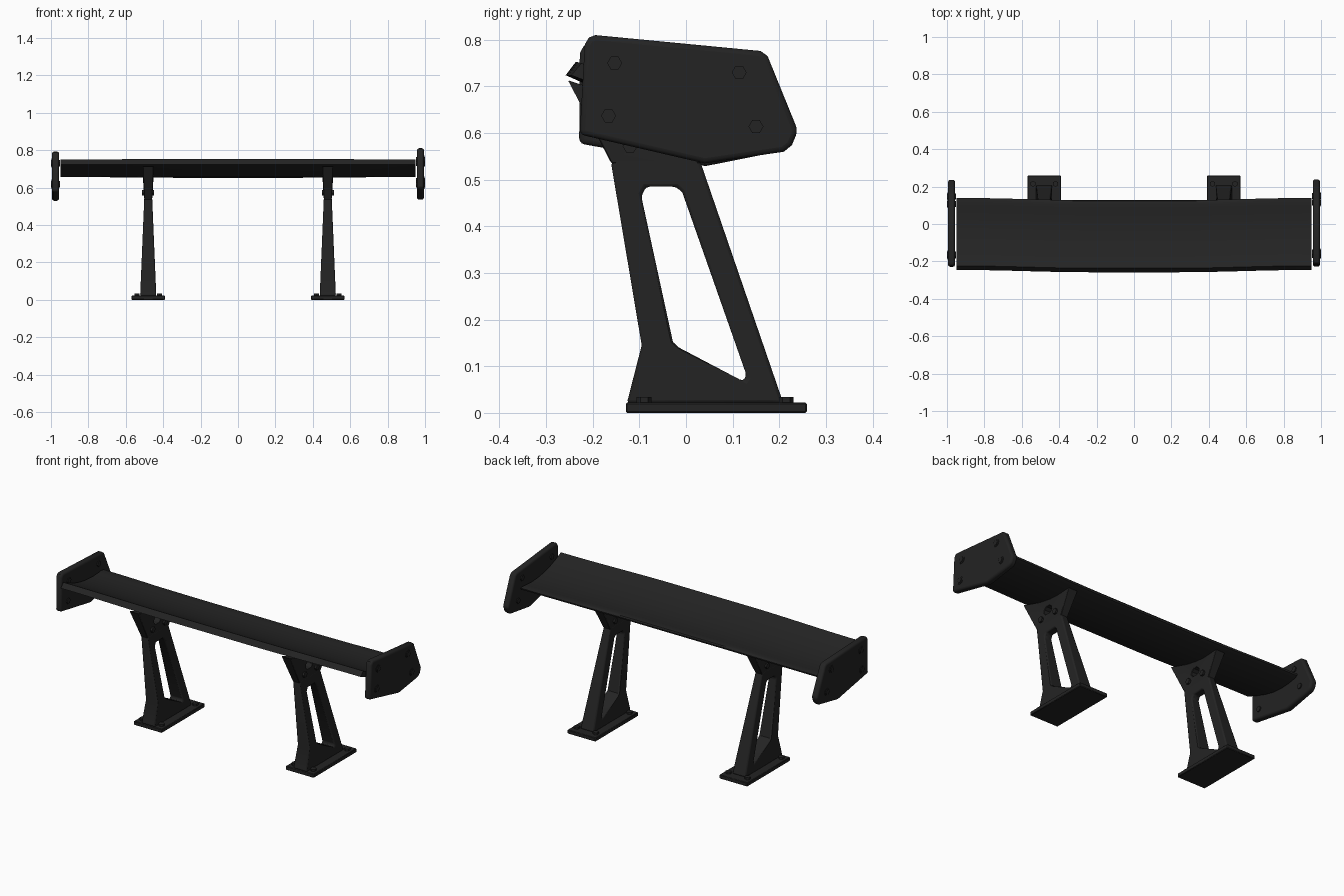
import bpy, bmesh, math
from mathutils import Matrix

if "Cube" in bpy.data.objects:
    bpy.data.objects.remove(bpy.data.objects["Cube"])

black = bpy.data.materials.new("satin_black")
black.diffuse_color = (0.017, 0.017, 0.017, 1)
black.use_nodes = True
black.node_tree.nodes["Principled BSDF"].inputs["Base Color"].default_value = black.diffuse_color


def finish(name, bm, bevel=0, segments=2, angle=35):
    bmesh.ops.recalc_face_normals(bm, faces=bm.faces)
    me = bpy.data.meshes.new(name)
    bm.to_mesh(me)
    bm.free()
    ob = bpy.data.objects.new(name, me)
    bpy.context.collection.objects.link(ob)
    me.materials.append(black)
    bpy.ops.object.select_all(action='DESELECT')
    ob.select_set(True)
    bpy.context.view_layer.objects.active = ob
    bpy.ops.object.shade_smooth_by_angle(angle=math.radians(angle))
    if bevel:
        m = ob.modifiers.new("bevel", 'BEVEL')
        m.width, m.segments = bevel, segments
        m.limit_method, m.angle_limit = 'ANGLE', math.radians(40)
    return ob


def ring_plate(outer, inner, cx, half):
    """Side profile with an opening; half(z) gives the half thickness."""
    bm = bmesh.new()
    loops = []
    for s in (-1, 1):
        for pts in (outer, inner):
            loops.append([bm.verts.new((cx + s * half(z), y, z)) for y, z in pts])
    lo, li, ro, ri = loops
    n = len(outer)
    for i in range(n):
        j = (i + 1) % n
        for a, b in ((lo, li), (ro, ri), (lo, ro), (li, ri)):
            bm.faces.new((a[i], a[j], b[j], b[i]))
    return bm


def slab(pts, x0, x1):
    bm = bmesh.new()
    a = [bm.verts.new((x0, y, z)) for y, z in pts]
    b = [bm.verts.new((x1, y, z)) for y, z in pts]
    bm.faces.new(a)
    bm.faces.new(b)
    for i in range(len(pts)):
        j = (i + 1) % len(pts)
        bm.faces.new((a[i], a[j], b[j], b[i]))
    return bm


def cyl(bm, loc, r, depth, sides, axis):
    rot = Matrix.Rotation(math.pi / 2, 4, 'Y') if axis == 'X' else Matrix()
    bmesh.ops.create_cone(bm, cap_ends=True, segments=sides, radius1=r, radius2=r,
                          depth=depth, matrix=Matrix.Translation(loc) @ rot)


def box(bm, loc, size):
    bmesh.ops.create_cube(bm, size=1, matrix=Matrix.Translation(loc) @ Matrix.Diagonal((*size, 1)))


# wing blade: cambered section, tips shifted back slightly
upper = [(-.236, .753), (-.19, .731), (-.14, .712), (-.09, .698), (-.03, .688),
         (.03, .684), (.08, .687), (.11, .690), (.122, .687)]
lower = [(.127, .680), (.124, .671), (.11, .664), (.06, .655), (.0, .652),
         (-.06, .657), (-.12, .671), (-.19, .694), (-.258, .724)]
bm = bmesh.new()
rows = []
for k in range(25):
    x = -.948 + 1.896 * k / 24
    t = min(max((abs(x) - .25) / .65, 0), 1)
    s = t * t * (3 - 2 * t)
    row = [bm.verts.new((x, y + .012 * s, z - .003 * s)) for y, z in upper]
    row += [bm.verts.new((x, y + .012 * s, z + .004 * s * (y > -.2))) for y, z in lower]
    rows.append(row)
for a, b in zip(rows, rows[1:]):
    for i in range(len(a)):
        j = (i + 1) % len(a)
        bm.faces.new((a[i], a[j], b[j], b[i]))
bm.faces.new(rows[0])
bm.faces.new(rows[-1])
finish("wing_blade", bm)

# end plates with bolts, the left one tilted slightly
plate = [(-.228, .597), (-.217, .79), (-.208, .805), (-.194, .81), (.160, .776), (.175, .765),
         (.240, .605), (.227, .574), (.210, .560), (.04, .535)]
bolts = [(-.153, .75), (.114, .73), (-.166, .637), (.15, .614)]
for side, label, tilt in ((1, "right", 0), (-1, "left", .05)):
    M = Matrix()
    if tilt:
        M = (Matrix.Translation((0, -.004, .642)) @ Matrix.Rotation(tilt, 4, 'X')
             @ Matrix.Translation((0, 0, -.65)))
    bm = slab(plate, side * .957, side * .994)
    bm.transform(M)
    finish(label + "_end_plate", bm, .011, 3)
    bm = bmesh.new()
    for y, z in bolts:
        cyl(bm, (side * .993, y, z), .021, .007, 20, 'X')
        cyl(bm, (side * .994, y, z), .016, .012, 6, 'X')
        cyl(bm, (side * .956, y, z), .016, .010, 6, 'X')
    bm.transform(M)
    finish(label + "_end_plate_bolts", bm)

# pylons, brackets and feet
leg_out = [(-.127, .02), (-.095, .145), (-.160, .532), (-.154, .545), (.026, .545),
           (.033, .532), (.209, .02), (.19, .02)]
leg_in = [(-.015, .14), (-.028, .152), (-.096, .465), (-.085, .485), (-.022, .485),
          (-.008, .473), (.13, .08), (.122, .068)]
br_out = [(-.16, .535), (-.253, .713), (-.19, .693), (-.12, .672), (-.04, .658),
          (.04, .656), (.10, .660), (.03, .535)]
br_in = [(-.09, .588), (-.102, .602), (-.098, .62), (-.083, .632), (-.062, .632),
         (-.047, .62), (-.043, .602), (-.055, .588)]
for side, label in ((-1, "left"), (1, "right")):
    cx = side * .48
    finish(label + "_pylon", ring_plate(leg_out, leg_in, cx, lambda z: .044 - .042 * z), .008)
    finish(label + "_wing_bracket",
           ring_plate(br_out, br_in, cx, lambda z: .021 + .008 * (z > .65)), .002, 1)
    bm = bmesh.new()
    for y in (-.12, -.01):
        cyl(bm, (cx, y, .572), .016, .064, 6, 'X')
    finish(label + "_bracket_bolts", bm)
    bm = bmesh.new()
    box(bm, (cx, .065, .011), (.178, .388, .022))
    finish(label + "_foot_plate", bm, .003, 1)
    bm = bmesh.new()
    for dx in (-.06, .06):
        for y in (-.09, .215):
            cyl(bm, (cx + dx, y, .027), .016, .014, 6, 'Z')
    finish(label + "_foot_bolts", bm)
